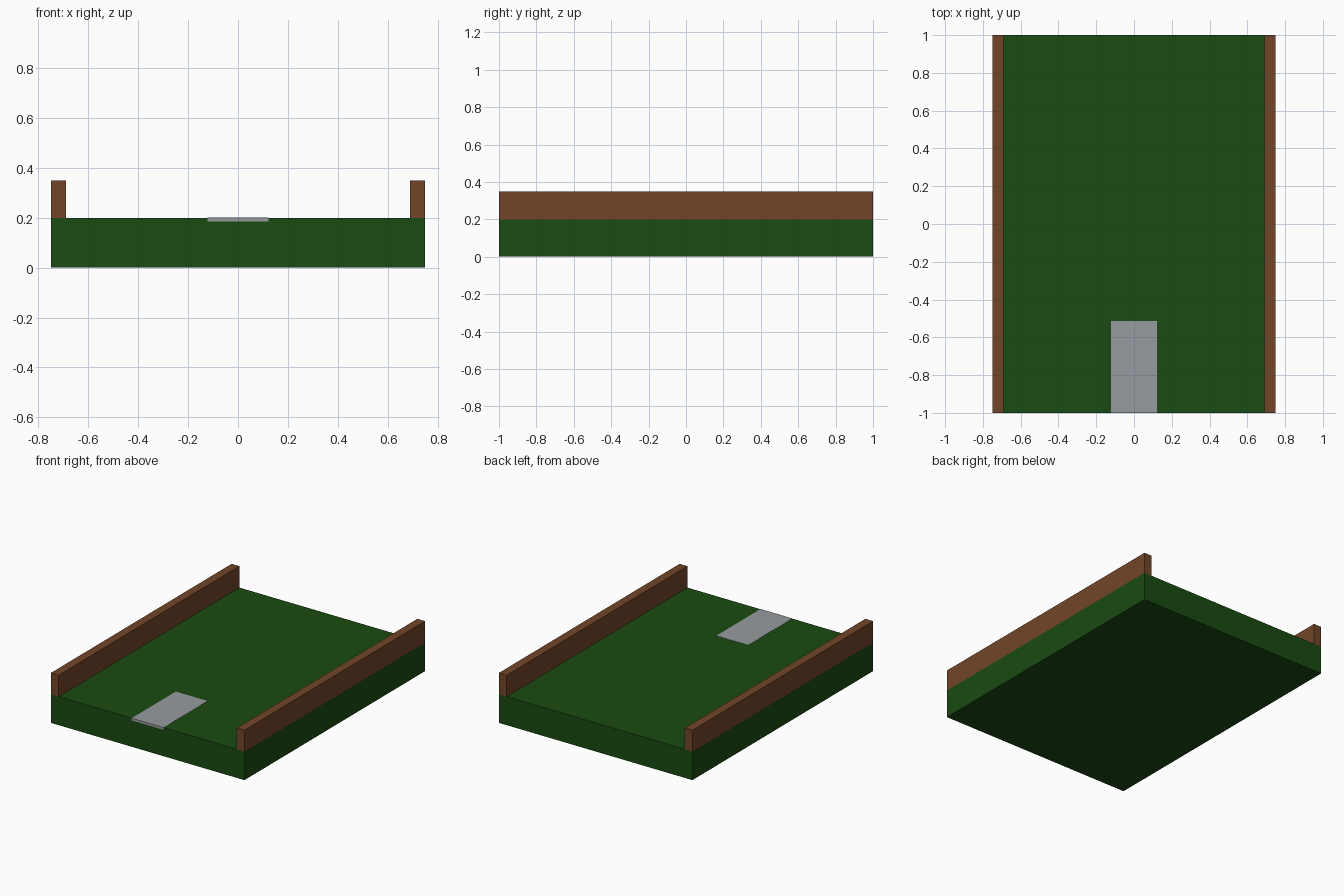
import bpy

if "Cube" in bpy.data.objects:
    bpy.data.objects.remove(bpy.data.objects["Cube"])


def material(name, rgb):
    m = bpy.data.materials.new(name)
    m.diffuse_color = (*rgb, 1.0)
    m.use_nodes = True
    m.node_tree.nodes["Principled BSDF"].inputs["Base Color"].default_value = m.diffuse_color
    return m


def box(name, lo, hi, mat):
    """Axis-aligned box between two opposite corners."""
    bpy.ops.mesh.primitive_cube_add(
        size=1, location=[(a + b) / 2 for a, b in zip(lo, hi)])
    ob = bpy.context.object
    ob.name = name
    ob.scale = [b - a for a, b in zip(lo, hi)]
    bpy.ops.object.transform_apply(location=False, rotation=False, scale=True)
    ob.data.materials.append(mat)
    return ob


green = material("green", (0.01, 0.07, 0.006))
brown = material("brown", (0.17, 0.06, 0.022))
grey = material("stone_grey", (0.31, 0.33, 0.35))

# Base slab
box("base", (-0.75, -1, 0), (0.75, 1, 0.2), green)

# Side rails
for side, x in (("left", -0.72), ("right", 0.72)):
    box(side + "_rail", (x - 0.03, -1, 0.2), (x + 0.03, 1, 0.35), brown)

# Paving strip set into the front edge, just proud of the base
box("front_path", (-0.123, -1.001, 0.185), (0.123, -0.513, 0.201), grey)
